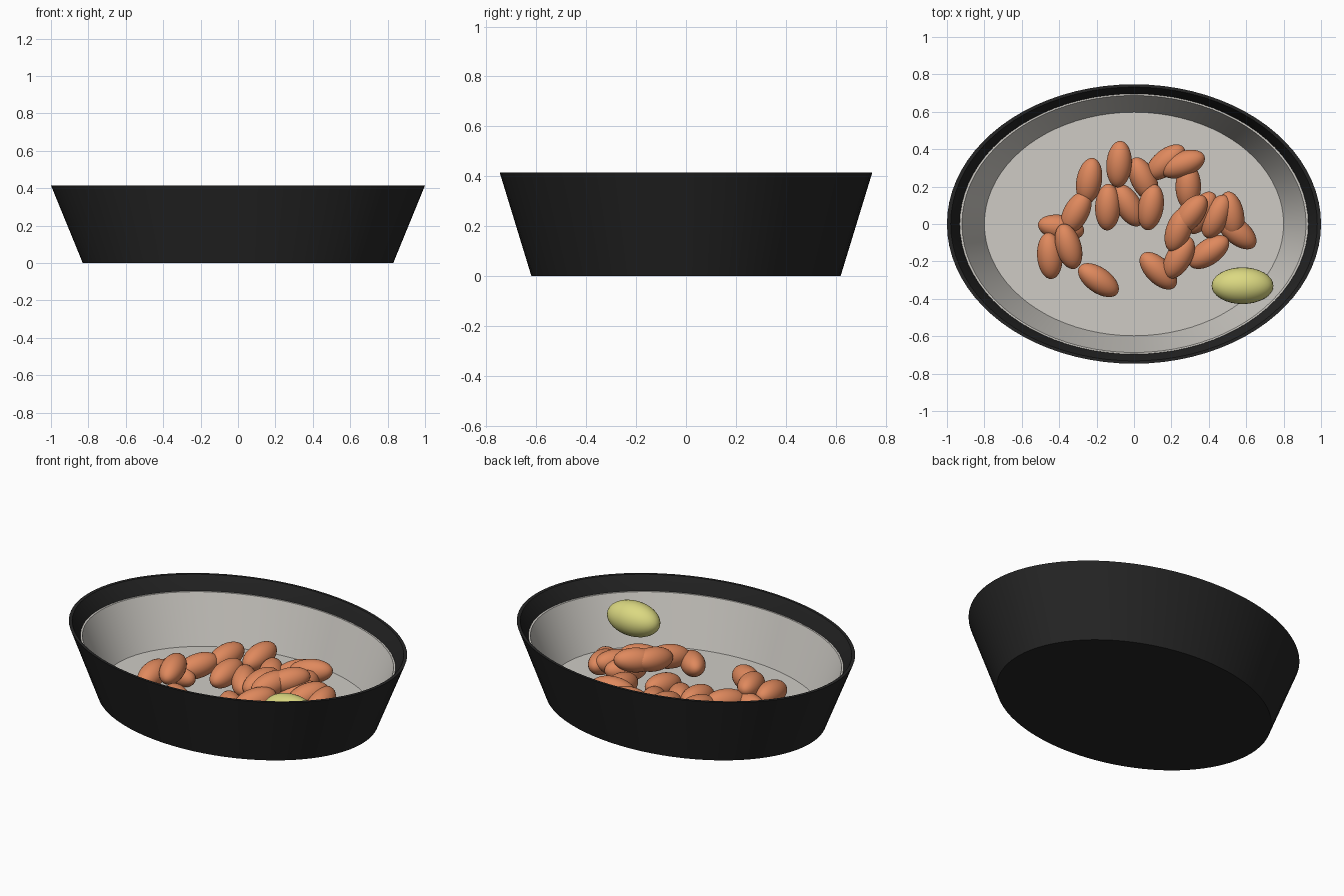
import bpy
import bmesh
from math import radians, sin, cos, tau

default_cube = bpy.data.objects.get("Cube")
if default_cube:
    bpy.data.objects.remove(default_cube, do_unlink=True)

OVAL = 0.747      # depth of the dish relative to its width
SEGMENTS = 80


def make_material(name, red, green, blue):
    material = bpy.data.materials.new(name)
    material.use_nodes = True
    colour = (red, green, blue, 1)
    material.diffuse_color = colour
    shader = material.node_tree.nodes["Principled BSDF"]
    shader.inputs["Base Color"].default_value = colour
    shader.inputs["Roughness"].default_value = 0.6
    return material


black = make_material("matte black", 0.018, 0.018, 0.018)
ivory = make_material("warm light grey", 0.62, 0.6, 0.56)
orange = make_material("toasted orange", 0.74, 0.25, 0.11)
lime = make_material("pale lime", 0.71, 0.69, 0.22)


def smooth(obj, angle):
    bpy.ops.object.select_all(action="DESELECT")
    obj.select_set(True)
    bpy.context.view_layer.objects.active = obj
    bpy.ops.object.shade_smooth_by_angle(angle=radians(angle))


def oval_lathe(name, profile, material):
    """Sweep a (radius, height) profile round an oval and cap both ends."""
    bm = bmesh.new()
    rings = []
    for radius, height in profile:
        rings.append([
            bm.verts.new((radius * cos(tau * i / SEGMENTS),
                          radius * OVAL * sin(tau * i / SEGMENTS), height))
            for i in range(SEGMENTS)])
    for lower, upper in zip(rings, rings[1:]):
        for i in range(SEGMENTS):
            j = (i + 1) % SEGMENTS
            bm.faces.new((lower[i], lower[j], upper[j], upper[i]))
    bm.faces.new(rings[0][::-1])
    bm.faces.new(rings[-1])
    bmesh.ops.recalc_face_normals(bm, faces=bm.faces)
    mesh = bpy.data.meshes.new(name)
    bm.to_mesh(mesh)
    bm.free()
    mesh.materials.append(material)
    obj = bpy.data.objects.new(name, mesh)
    bpy.context.collection.objects.link(obj)
    smooth(obj, 25)
    return obj


def ellipsoid(name, location, length, width, turn, pitch, material):
    """Egg-like solid, long axis turned about z and pitched upward."""
    bpy.ops.mesh.primitive_uv_sphere_add(
        segments=32, ring_count=16, location=location,
        rotation=(0, radians(-pitch), radians(turn)))
    obj = bpy.context.object
    obj.name = name
    obj.scale = (length, width, width)
    obj.data.materials.append(material)
    smooth(obj, 60)
    return obj


# Dish: flared outer wall, thin lip, and inner wall
oval_lathe("dish_shell",
           [(0.83, 0), (1, 0.415), (0.98, 0.415), (0.935, 0.33), (0.82, 0.03)],
           black)

# Liner: shallow tray set inside the dish
oval_lathe("dish_liner",
           [(0.815, 0.035), (0.932, 0.333), (0.92, 0.333), (0.8, 0.05)],
           ivory)

# Heap of kernels: x, y, z, turn
kernels = [
    (.17, .33, .13, 40), (.26, .32, .16, 20), (.29, .2, .13, 90),
    (-.08, .32, .16, 86), (-.24, .23, .15, 80), (-.31, .06, .14, 62),
    (.05, .24, .12, 115), (.09, .09, .14, 80), (-.03, .1, .11, 120),
    (-.14, .09, .13, 88), (-.39, -.02, .11, 170), (-.45, -.17, .14, 94),
    (-.35, -.12, .18, 106), (-.19, -.3, .11, 145), (.13, -.25, .13, 135),
    (.24, -.18, .17, 60), (.4, -.15, .14, 35), (.24, -.03, .21, 70),
    (.3, .05, .22, 52), (.36, .06, .15, 60), (.44, .04, .17, 65),
    (.52, .05, .15, 100), (.55, -.04, .12, 140),
]
for x, y, z, turn in kernels:
    ellipsoid("kernel", (x, y, z), 0.126, 0.068, turn, 8, orange)

# Single larger green fruit leaning by the wall
ellipsoid("green_fruit", (0.58, -0.33, 0.25), 0.165, 0.098, 0, 0, lime)
